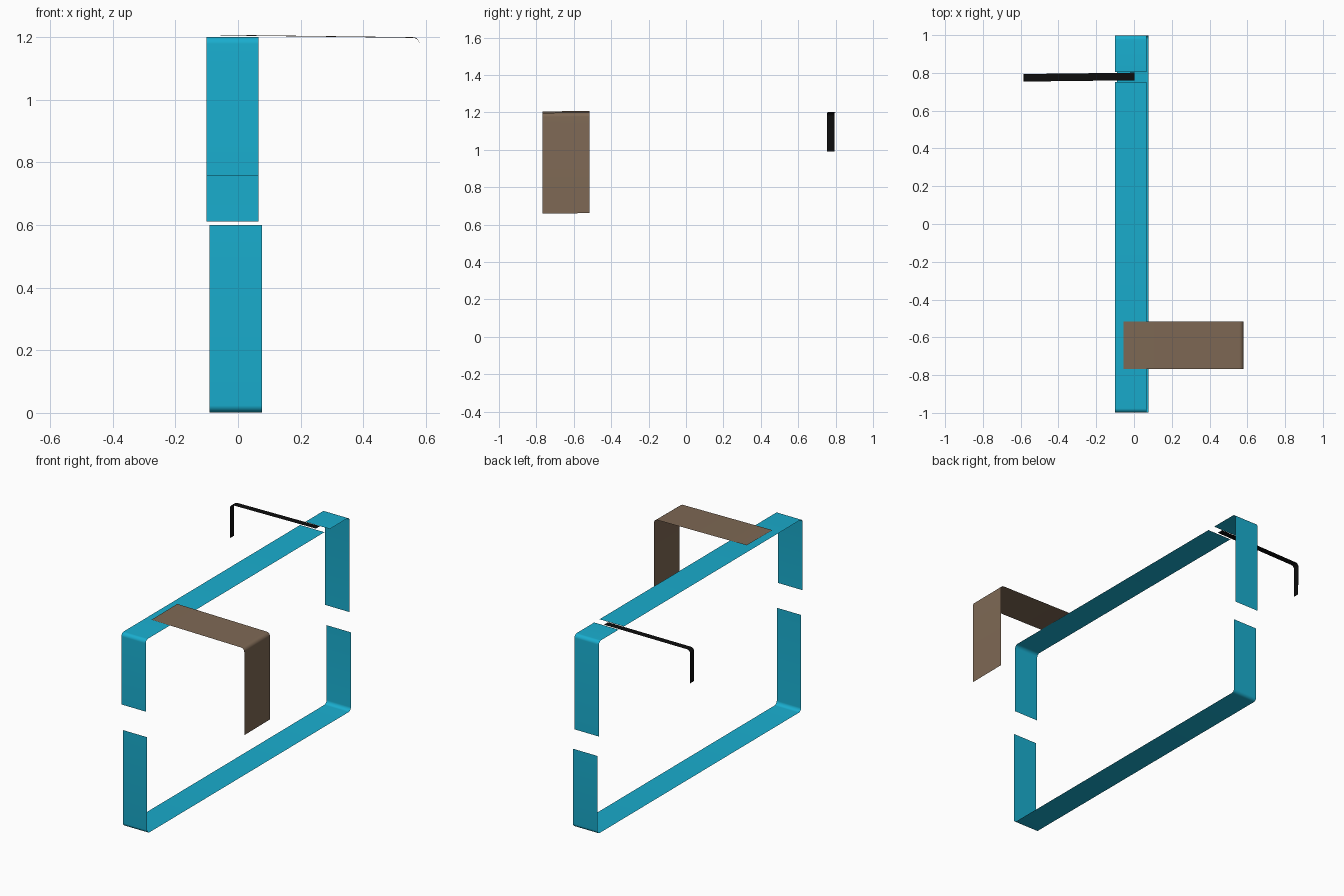
import bpy, bmesh
from math import radians
from mathutils import Vector

if "Cube" in bpy.data.objects:
    bpy.data.objects.remove(bpy.data.objects["Cube"])


def material(name, color):
    m = bpy.data.materials.new(name)
    m.diffuse_color = color
    m.use_nodes = True
    m.node_tree.nodes["Principled BSDF"].inputs["Base Color"].default_value = m.diffuse_color
    return m


cyan = material("cyan", (0.01, 0.42, 0.62, 1))
brown = material("brown", (0.21, 0.14, 0.09, 1))
black = material("black", (0.004, 0.004, 0.004, 1))


def rounded(points, radius, steps=6):
    """Replace each inner corner of a path with a small curve."""
    pts = [Vector(p) for p in points]
    out = [pts[0]]
    for a, b, c in zip(pts, pts[1:], pts[2:]):
        u, v = (a - b).normalized(), (c - b).normalized()
        # circular arc approximated for right-angle bends
        p, q = b + u * radius, b + v * radius
        centre = p + v * radius
        for i in range(steps + 1):
            d = p.lerp(q, i / steps) - centre
            out.append(centre + d.normalized() * radius)
    return out + [pts[-1]]


def strip(name, points, width, mat, radius=0.022):
    """Thin folded band: a rounded path swept along a width vector."""
    bm = bmesh.new()
    w = Vector(width)
    rows = [(bm.verts.new(p), bm.verts.new(p + w)) for p in rounded(points, radius)]
    for (a, b), (c, d) in zip(rows, rows[1:]):
        bm.faces.new((a, b, d, c))
    mesh = bpy.data.meshes.new(name)
    bm.to_mesh(mesh)
    bm.free()
    mesh.materials.append(mat)
    ob = bpy.data.objects.new(name, mesh)
    bpy.context.collection.objects.link(ob)
    bpy.ops.object.select_all(action='DESELECT')
    ob.select_set(True)
    bpy.context.view_layer.objects.active = ob
    bpy.ops.object.shade_smooth_by_angle(angle=radians(40))
    return ob


# Long cyan frame, upper band split by a narrow slot near the back
across = (0.167, 0, 0)
xu, xl, top = -0.101, -0.091, 1.2
strip("upper_front_band", [(xu, -0.998, 0.756), (xu, -0.998, top), (xu, 0.753, top)], across, cyan)
strip("upper_back_band", [(xu, 0.805, top), (xu, 0.998, top), (xu, 0.998, 0.611)], across, cyan)

# Lower cyan band, a U shape open at the top
strip("lower_band", [(xl, 0.998, 0.488), (xl, 0.998, 0.002),
                     (xl, -0.998, 0.002), (xl, -0.998, 0.6)], across, cyan)

# Wide brown band folding down on the right
strip("brown_side_band", [(-0.056, -0.515, 1.207), (0.58, -0.515, 1.199),
                          (0.58, -0.515, 0.661)], (0, -0.252, -0.002), brown)

# Narrow black band folding down on the left
strip("black_side_band", [(0.002, 0.761, 1.202), (-0.584, 0.754, 1.198),
                          (-0.582, 0.754, 0.99)], (0, 0.04, 0), black)
